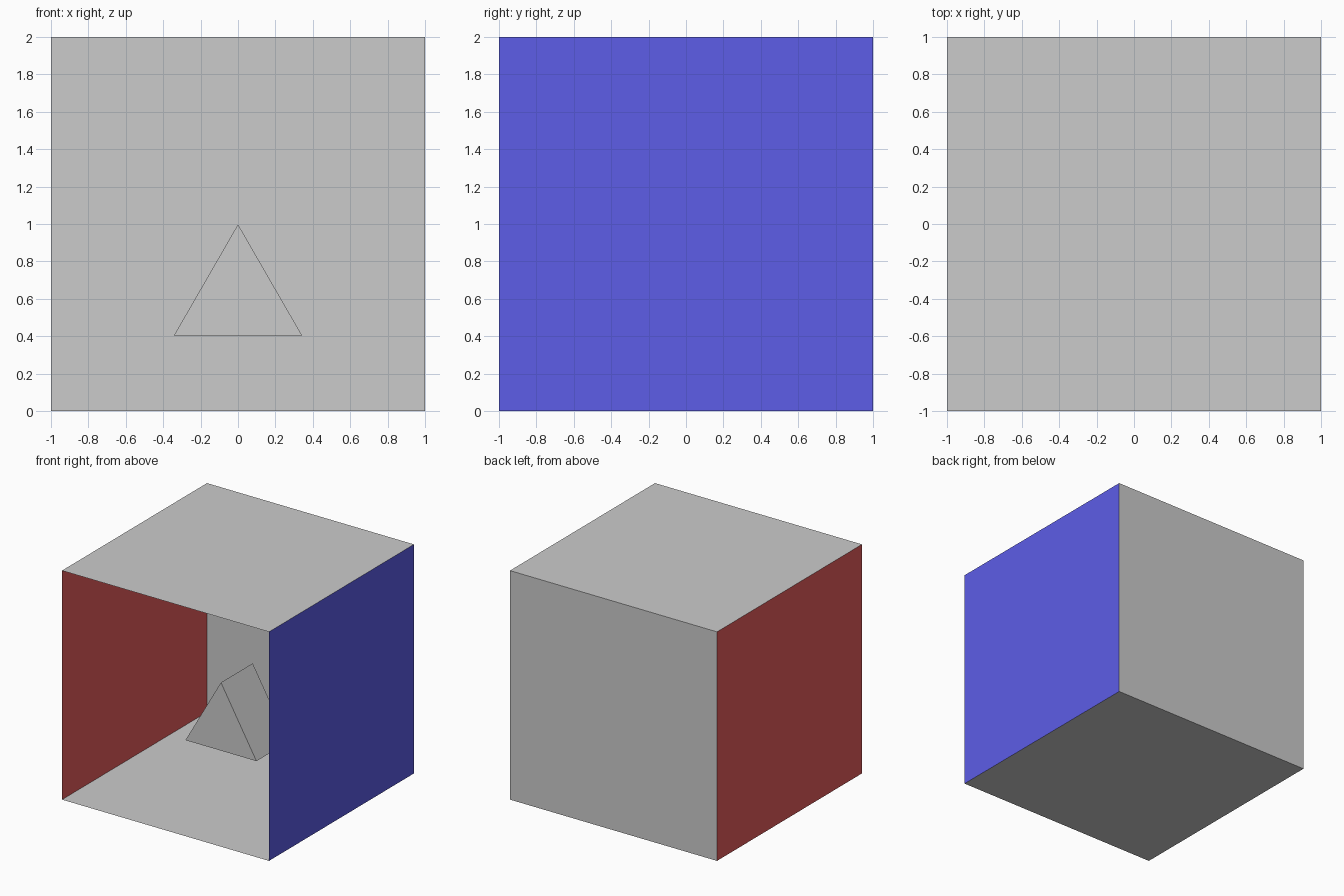
import bpy
from math import pi

if "Cube" in bpy.data.objects:
    bpy.data.objects.remove(bpy.data.objects["Cube"])


def paint(obj, name, color):
    mat = bpy.data.materials.new(name)
    mat.diffuse_color = color
    mat.use_nodes = True
    mat.node_tree.nodes["Principled BSDF"].inputs["Base Color"].default_value = mat.diffuse_color
    obj.data.materials.append(mat)


def panel(name, location, rotation):
    bpy.ops.mesh.primitive_plane_add(size=2, location=location, rotation=rotation)
    obj = bpy.context.object
    obj.name = name
    bpy.ops.object.transform_apply(location=False, rotation=True, scale=True)
    return obj


# Open-fronted room: thin single-sheet panels facing inward
panel("floor", (0, 0, 0), (0, 0, 0))
panel("ceiling", (0, 0, 2), (pi, 0, 0))
panel("back_wall", (0, 1, 1), (pi / 2, 0, 0))
left = panel("left_wall", (-1, 0, 1), (0, pi / 2, 0))
right = panel("right_wall", (1, 0, 1), (0, -pi / 2, 0))
paint(left, "red", (0.8, 0.11, 0.11, 1))
paint(right, "blue", (0.11, 0.11, 0.8, 1))

# Floating triangular prism, ridge running front to back
half_width, base_z, apex_z = 0.343, 0.403, 0.998
front_y, back_y = -0.235, 0.203
profile = [(-half_width, base_z), (half_width, base_z), (0, apex_z)]
verts = [(x, y, z) for y in (front_y, back_y) for x, z in profile]
faces = [(0, 1, 2), (5, 4, 3)]
for i in range(3):
    j = (i + 1) % 3
    faces.append((j, i, i + 3, j + 3))
mesh = bpy.data.meshes.new("prism")
mesh.from_pydata(verts, [], faces)
mesh.update()
bpy.context.collection.objects.link(bpy.data.objects.new("prism", mesh))
